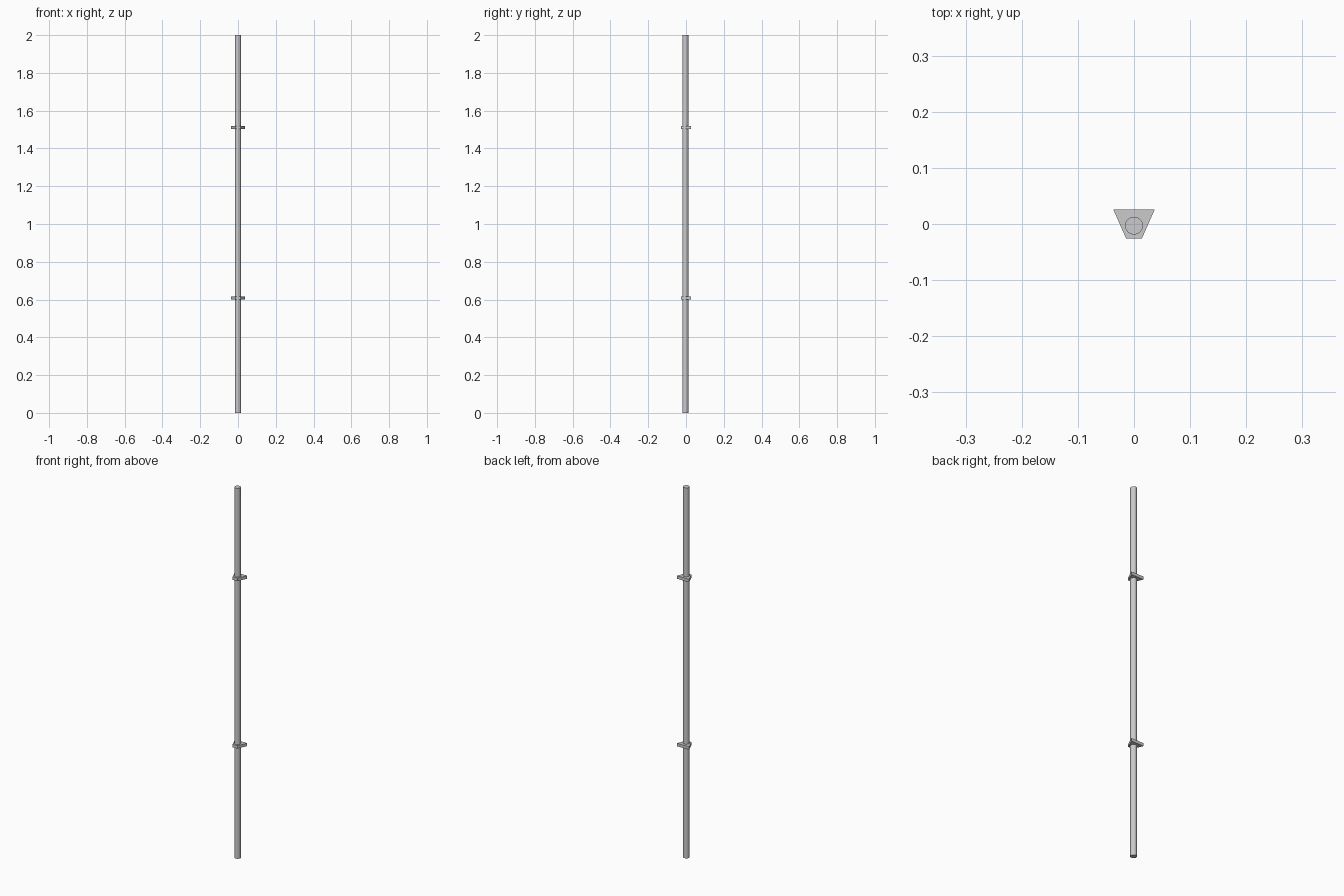
import bpy, bmesh

if "Cube" in bpy.data.objects:
    bpy.data.objects.remove(bpy.data.objects["Cube"])

# round pole, slightly forward of centre
bpy.ops.mesh.primitive_cylinder_add(vertices=16, radius=0.016, depth=2, location=(0, -0.003, 1))
pole = bpy.context.object
pole.name = "pole"
bpy.ops.object.shade_smooth_by_angle()


# trapezoid bracket plate, wide side at the back
def bracket(name, z, height=0.016):
    outline = [(-0.014, -0.026), (0.014, -0.026), (0.037, 0.026), (-0.037, 0.026)]
    bm = bmesh.new()
    face = bm.faces.new([bm.verts.new((x, y, z - height / 2)) for x, y in outline])
    top = bmesh.ops.extrude_face_region(bm, geom=[face])["geom"]
    bmesh.ops.translate(bm, vec=(0, 0, height),
                        verts=[v for v in top if isinstance(v, bmesh.types.BMVert)])
    bmesh.ops.recalc_face_normals(bm, faces=bm.faces)
    mesh = bpy.data.meshes.new(name)
    bm.to_mesh(mesh)
    bm.free()
    bpy.context.collection.objects.link(bpy.data.objects.new(name, mesh))


bracket("lower_bracket", 0.608)
bracket("upper_bracket", 1.512)
